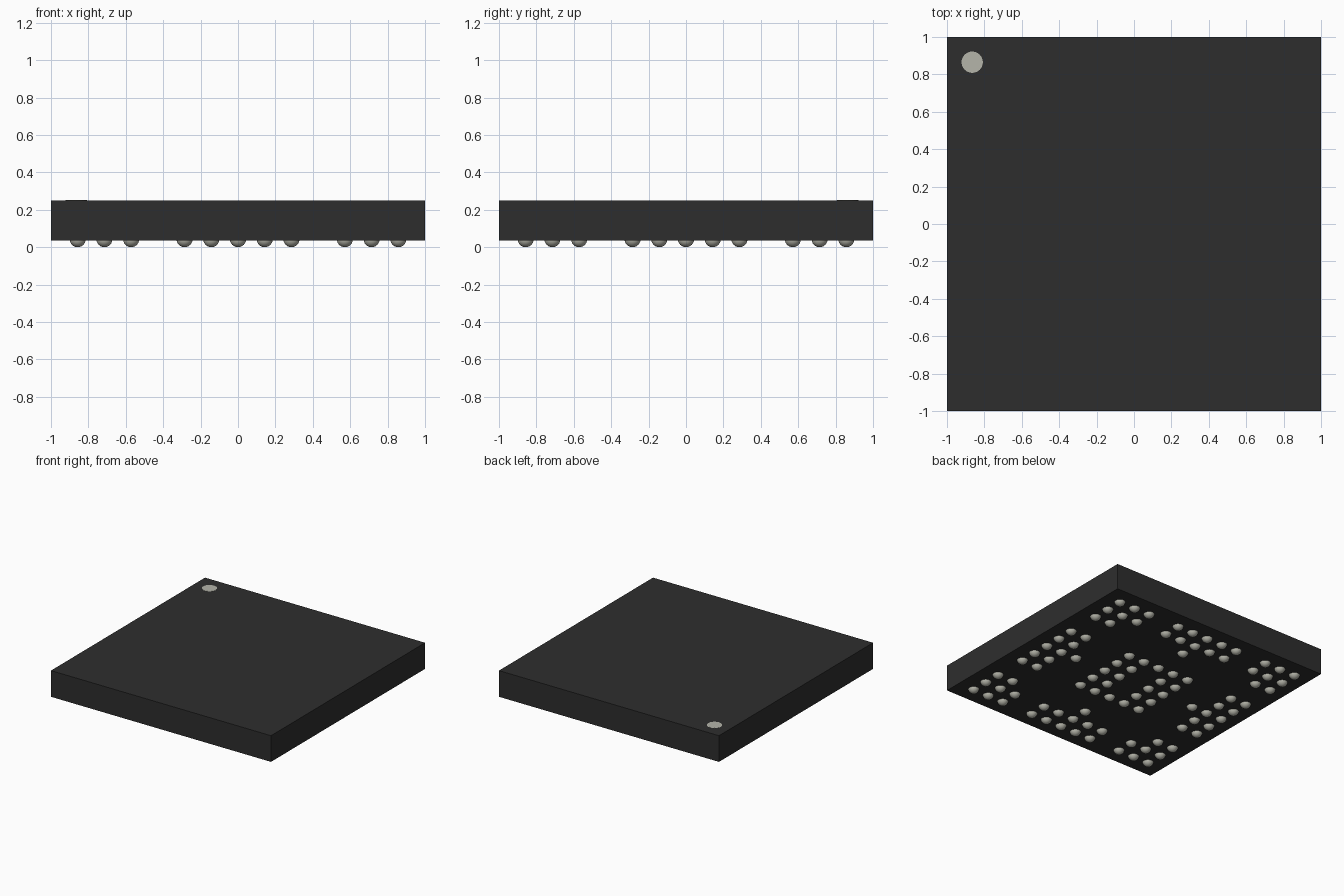
import bpy, bmesh
from mathutils import Matrix

if "Cube" in bpy.data.objects:
    bpy.data.objects.remove(bpy.data.objects["Cube"], do_unlink=True)

PITCH = 1 / 7          # spacing of the ball grid
BALL_R = 0.043
BODY_BOTTOM, BODY_TOP = 0.035, 0.25


def material(name, rgb, rough):
    m = bpy.data.materials.new(name)
    m.use_nodes = True
    color = (*rgb, 1.0)
    m.diffuse_color = color
    bsdf = m.node_tree.nodes["Principled BSDF"]
    bsdf.inputs["Base Color"].default_value = color
    bsdf.inputs["Roughness"].default_value = rough
    return m


def add_object(name, bm, mat):
    mesh = bpy.data.meshes.new(name)
    bm.to_mesh(mesh)
    bm.free()
    mesh.materials.append(mat)
    obj = bpy.data.objects.new(name, mesh)
    bpy.context.collection.objects.link(obj)
    return obj


def has_ball(i, j):
    """Decide whether grid cell (i, j) carries a ball."""
    a, b = sorted((abs(i), abs(j)))
    if b <= 2:                       # centre block with a short empty slot
        return i != 0 or abs(j) == 2
    if a >= 4:                       # corner clusters without the inner ball
        return (a, b) != (4, 4)
    if a <= 2 and b >= 5:            # double rows along each edge
        return True
    return (a, b) == (0, 4)          # single ball inside each double row


black = material("black_plastic", (0.027, 0.027, 0.027), 0.7)
solder = material("solder_grey", (0.46, 0.46, 0.40), 0.5)

# Package body
bm = bmesh.new()
height = BODY_TOP - BODY_BOTTOM
bmesh.ops.create_cube(
    bm, size=1,
    matrix=Matrix.Translation((0, 0, BODY_BOTTOM + height / 2))
    @ Matrix.Diagonal((2, 2, height, 1)))
add_object("package_body", bm, black)

# Corner marker, a thin disc on the top face
bm = bmesh.new()
bmesh.ops.create_cone(
    bm, cap_ends=True, segments=32, radius1=0.057, radius2=0.057, depth=0.004,
    matrix=Matrix.Translation((-0.865, 0.865, BODY_TOP - 0.001)))
add_object("corner_marker", bm, solder)

# Solder balls, half sunk into the underside
bm = bmesh.new()
for i in range(-6, 7):
    for j in range(-6, 7):
        if has_ball(i, j):
            bmesh.ops.create_uvsphere(
                bm, u_segments=20, v_segments=12, radius=BALL_R,
                matrix=Matrix.Translation((i * PITCH, j * PITCH, BALL_R)))
for face in bm.faces:
    face.smooth = True
add_object("solder_balls", bm, solder)
